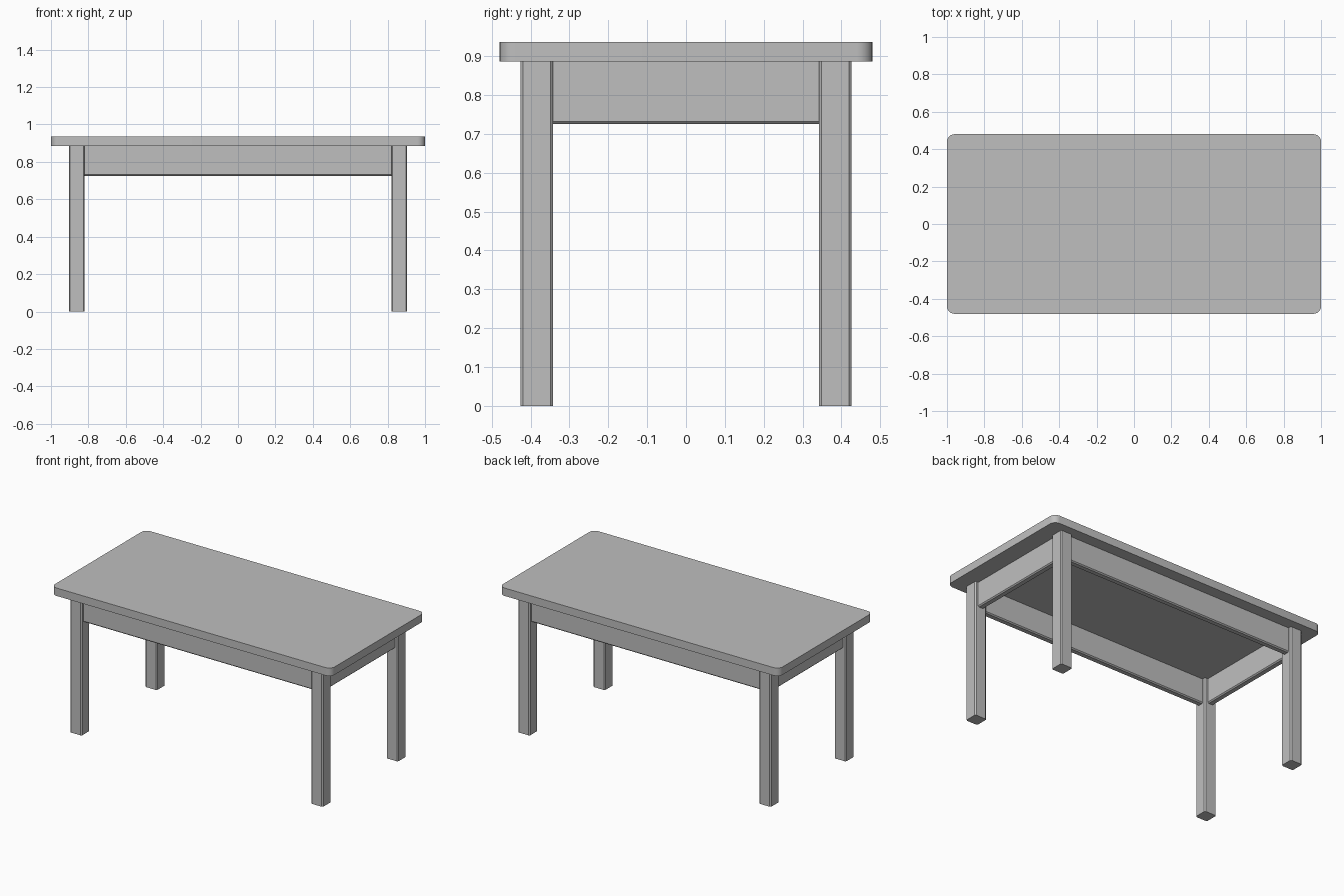
import bpy
import bmesh

cube = bpy.data.objects.get("Cube")
if cube:
    bpy.data.objects.remove(cube, do_unlink=True)

grey = bpy.data.materials.new("plain grey")
grey.use_nodes = True
colour = (0.52, 0.52, 0.52, 1)
grey.diffuse_color = colour
grey.node_tree.nodes["Principled BSDF"].inputs["Base Color"].default_value = colour


def box(name, low, high, pick, width, segments=1):
    """Box between two corners, with the edges chosen by pick bevelled."""
    bm = bmesh.new()
    bmesh.ops.create_cube(bm, size=1)
    for v in bm.verts:
        v.co = [h if c > 0 else l for c, l, h in zip(v.co, low, high)]
    edges = [e for e in bm.edges if pick(e.verts[0].co, e.verts[1].co)]
    bmesh.ops.bevel(bm, geom=edges, offset=width, segments=segments,
                    profile=0.5, affect='EDGES')
    bmesh.ops.recalc_face_normals(bm, faces=bm.faces)
    mesh = bpy.data.meshes.new(name)
    bm.to_mesh(mesh)
    bm.free()
    mesh.materials.append(grey)
    obj = bpy.data.objects.new(name, mesh)
    bpy.context.collection.objects.link(obj)
    return obj


def upright(a, b):
    return abs(a.z - b.z) > 0.01


LEG_IN_X, LEG_OUT_X = 0.82, 0.904
LEG_IN_Y, LEG_OUT_Y = 0.342, 0.426
TOP_LOW, TOP_HIGH = 0.886, 0.937
RAIL_LOW = 0.725
INSET = 0.021
CHAMFER = 0.007

# Table top with rounded corners
top = box("table_top", (-1, -0.48, TOP_LOW), (1, 0.48, TOP_HIGH), upright, 0.04, 6)
bpy.ops.object.select_all(action='DESELECT')
top.select_set(True)
bpy.context.view_layer.objects.active = top
bpy.ops.object.shade_smooth_by_angle()

# Four chamfered legs
for sx, side in ((1, "left"), (-1, "right")):
    for sy, end in ((-1, "front"), (1, "back")):
        xs = sorted((sx * LEG_IN_X, sx * LEG_OUT_X))
        ys = sorted((sy * LEG_IN_Y, sy * LEG_OUT_Y))
        box(f"{end}_{side}_leg", (xs[0], ys[0], 0), (xs[1], ys[1], TOP_LOW),
            upright, CHAMFER)

# Rails between the legs, chamfered along their lower edges
for s, name in ((-1, "front_rail"), (1, "back_rail")):
    ys = sorted((s * (LEG_IN_Y + INSET), s * (LEG_OUT_Y - INSET)))
    box(name, (-LEG_IN_X, ys[0], RAIL_LOW), (LEG_IN_X, ys[1], TOP_LOW),
        lambda a, b: a.z < 0.8 and b.z < 0.8 and abs(a.x - b.x) > 0.1, CHAMFER)
for s, name in ((1, "left_rail"), (-1, "right_rail")):
    xs = sorted((s * (LEG_IN_X + INSET), s * (LEG_OUT_X - INSET)))
    box(name, (xs[0], -LEG_IN_Y, RAIL_LOW), (xs[1], LEG_IN_Y, TOP_LOW),
        lambda a, b: a.z < 0.8 and b.z < 0.8 and abs(a.y - b.y) > 0.1, CHAMFER)
